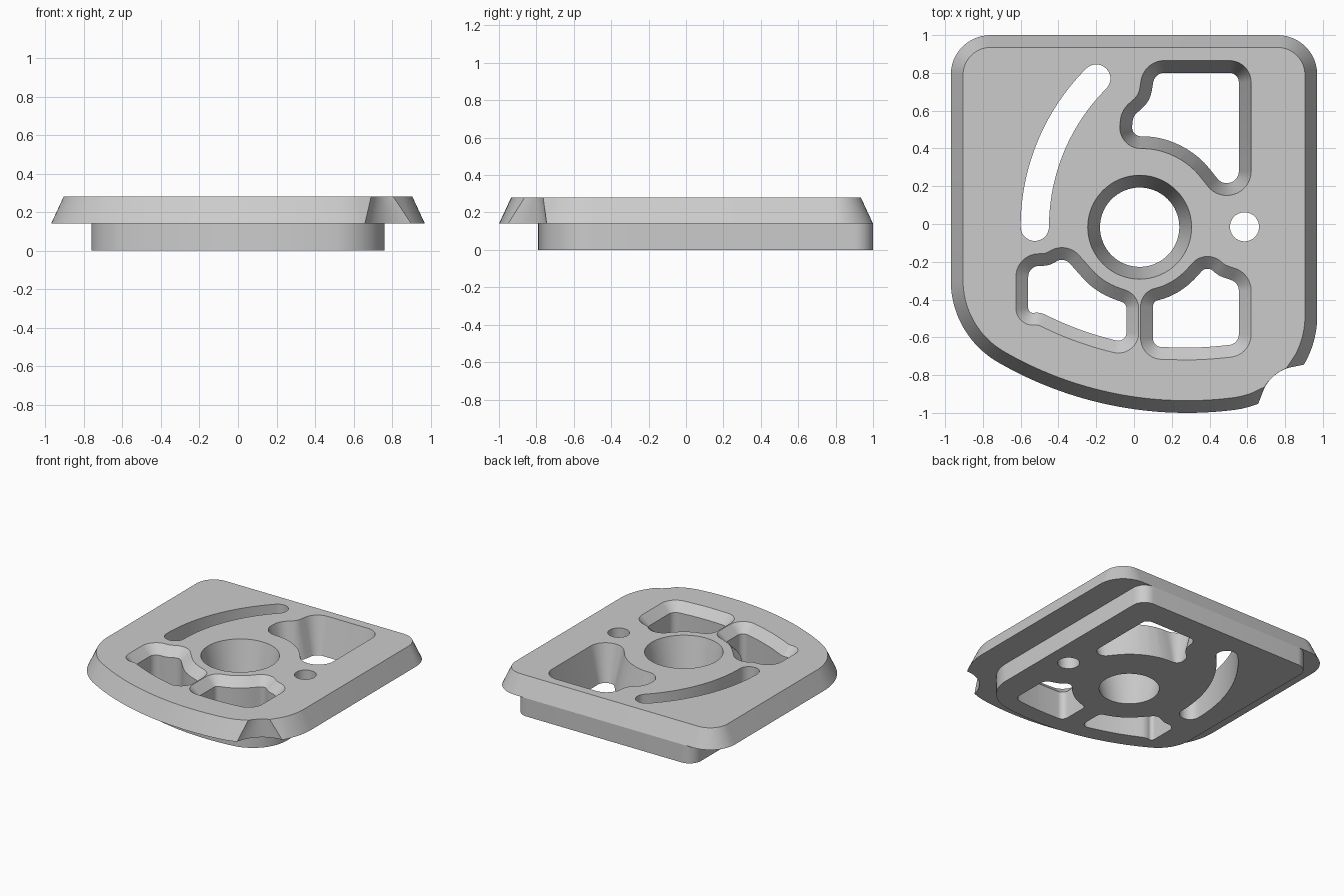
import bpy, bmesh, math
from mathutils import Vector
from mathutils.geometry import tessellate_polygon

if "Cube" in bpy.data.objects:
    bpy.data.objects.remove(bpy.data.objects["Cube"])

MID, TOP, BEVEL = 0.14, 0.28, 0.065
BORE = (0.03, -0.017)
PIVOT = (0.585, -0.015)
FRONT = (0.28, 1.0)
NOTCH, NOTCH_RADIUS = Vector((0.9, -0.99)), 0.245

grey = bpy.data.materials.new("satin grey")
grey.use_nodes = True
grey.diffuse_color = (0.6, 0.6, 0.6, 1)
grey.node_tree.nodes["Principled BSDF"].inputs["Base Color"].default_value = (0.6, 0.6, 0.6, 1)


def arc(centre, radius, start, end, steps):
    """Points along an arc, angles in degrees."""
    angles = [math.radians(start + (end - start) * i / steps) for i in range(steps + 1)]
    return [Vector((centre[0] + radius * math.cos(a), centre[1] + radius * math.sin(a)))
            for a in angles]


def heading(centre, point):
    """Angle in degrees from one point to another."""
    return math.degrees(math.atan2(point[1] - centre[1], point[0] - centre[0]))


def soft(points):
    """Corner list entries that blend smoothly into each other."""
    return [(p.x, p.y, 9) for p in points]


def rounded(corners):
    """Closed counter-clockwise outline with a fillet at every (x, y, radius) corner."""
    outline = []
    for i, (x, y, radius) in enumerate(corners):
        p = Vector((x, y))
        a = Vector(corners[i - 1][:2]) - p
        b = Vector(corners[(i + 1) % len(corners)][:2]) - p
        half = a.angle(b) / 2
        cut = min(radius / math.tan(half), 0.49 * a.length, 0.49 * b.length)
        r = cut * math.tan(half)
        centre = p + (a.normalized() + b.normalized()).normalized() * (r / math.sin(half))
        first = heading(centre, p + a.normalized() * cut)
        last = heading(centre, p + b.normalized() * cut)
        turn = (last - first + 180) % 360 - 180
        outline += arc(centre, r, first, first + turn, max(2, round(abs(turn) / 9)))
    return outline


def offset(outline, distance):
    """Move an outline outwards along its mitred normals."""
    moved = []
    for i, p in enumerate(outline):
        d1 = (p - outline[i - 1]).normalized()
        d2 = (outline[(i + 1) % len(outline)] - p).normalized()
        n1, n2 = Vector((d1.y, -d1.x)), Vector((d2.y, -d2.x))
        moved.append(p + (n1 + n2) * (distance / (1 + n1.dot(n2))))
    return moved


def notched(rings):
    """Replace the corner of each ring by the round notch, keeping point counts equal."""
    depth = [[(p - NOTCH).length - NOTCH_RADIUS for p in ring] for ring in rings]
    inside = [[i for i, d in enumerate(ds) if d < 0] for ds in depth]
    first, last = min(k[0] for k in inside), max(k[-1] for k in inside)
    result = []
    for ring, ds, k in zip(rings, depth, inside):
        ends = [heading(NOTCH, ring[i].lerp(ring[i + 1], ds[i] / (ds[i] - ds[i + 1])))
                for i in (k[0] - 1, k[-1])]
        result.append(ring[:first] + arc(NOTCH, NOTCH_RADIUS, *ends, 24) + ring[last + 1:])
    return result


def slab(name, heights, rings, holes):
    """Closed solid with an outer wall and through holes given as (outline, levels)."""
    bm = bmesh.new()
    floors, roofs = [], []

    def wall(zs, outlines, inward):
        loops = [[bm.verts.new((p.x, p.y, z)) for p in o] for z, o in zip(zs, outlines)]
        for low, high in zip(loops, loops[1:]):
            for i in range(len(low)):
                j = (i + 1) % len(low)
                quad = (low[i], low[j], high[j], high[i])
                bm.faces.new(quad[::-1] if inward else quad)
        floors.append(loops[0])
        roofs.append(loops[-1])

    wall(heights, rings, False)
    for outline, levels in holes:
        wall([z for z, d in levels], [offset(outline, d) for z, d in levels], True)
    for loops, up in ((floors, 1), (roofs, -1)):
        flat = [v for loop in loops for v in loop]
        for tri in tessellate_polygon([[v.co for v in loop] for loop in loops]):
            a, b, c = (flat[i] for i in tri)
            facing = (b.co - a.co).cross(c.co - a.co).z
            bm.faces.new((a, c, b) if facing * up > 0 else (a, b, c))
    mesh = bpy.data.meshes.new(name)
    bm.to_mesh(mesh)
    bm.free()
    mesh.materials.append(grey)
    mesh.shade_smooth()
    mesh.set_sharp_from_angle(angle=math.radians(30))
    bpy.context.scene.collection.objects.link(bpy.data.objects.new(name, mesh))


def body_outline(side, front_radius, fillet, back_radius):
    """Square back with rounded corners, straight sides and a bowed front."""
    left, right = [(x, FRONT[1] - math.sqrt((front_radius - fillet) ** 2 - (x - FRONT[0]) ** 2))
                   for x in (fillet - side, side - fillet)]
    a, b = heading(FRONT, left), heading(FRONT, right)
    outline = []
    for s, start in ((1, 0), (-1, 90)):
        outline += arc((s * (side - back_radius), 1 - back_radius), back_radius,
                       start, start + 90, 12)
    return (outline + arc(left, fillet, 180, 360 + a, 24)
            + arc(FRONT, front_radius, a, b, 32)[1:-1] + arc(right, fillet, b, 0, 32))


# Pocket outlines at their narrow end
back_pocket = rounded(
    [(-0.015, 0.465, 0.07)] + soft(arc(BORE, 0.485, 82, 45, 4))
    + [(0.47, 0.205, 0.07), (0.555, 0.235, 0.07), (0.555, 0.8, 0.05), (0.11, 0.8, 0.06),
       (0.085, 0.65, 0.15), (-0.005, 0.57, 0.07)])
left_pocket = rounded(
    [(-0.56, -0.225, 0.06), (-0.56, -0.475, 0.1)] + soft(arc(FRONT, 1.66, 242, 255, 3))
    + [(-0.04, -0.63, 0.07), (-0.04, -0.42, 0.06)] + soft(arc(BORE, 0.405, 252, 217, 4))
    + [(-0.37, -0.175, 0.07), (-0.45, -0.22, 0.12)])
right_pocket = rounded(
    [(0.1, -0.41, 0.06), (0.1, -0.65, 0.06)] + soft(arc(FRONT, 1.655, 267, 276, 3))
    + [(0.555, -0.635, 0.06), (0.555, -0.31, 0.06), (0.45, -0.275, 0.12), (0.385, -0.22, 0.07)]
    + soft(arc(BORE, 0.4, -43, -72, 4)))

# Curved slot swung about the pivot hole, with round ends
low_end, high_end = arc(PIVOT, 1.11, 180, 135, 1)
slot = (arc(PIVOT, 1.185, 135, 180, 32) + arc(low_end, 0.075, 180, 360, 14)[1:-1]
        + arc(PIVOT, 1.035, 180, 135, 32) + arc(high_end, 0.075, -45, 135, 14)[1:-1])

bore = arc(BORE, 0.21, 0, 360, 64)[:-1]
pivot_hole = arc(PIVOT, 0.077, 0, 360, 40)[:-1]


def openings(bottom, top, rim):
    """All holes of one layer: tapered, straight, and pockets that may get a bevelled rim."""
    taper = [(z, BEVEL * z / TOP) for z in (bottom, top)]
    plain = [(bottom, 0), (top, 0)]
    return [(bore, taper), (back_pocket, taper), (slot, plain), (pivot_hole, plain),
            (left_pocket, rim), (right_pocket, rim)]


# Bevelled plate over a narrower base that is flush at the back
outer = body_outline(0.97, 2.0, 0.5, 0.21)
slab("mounting_plate", (MID, TOP), notched([outer, offset(outer, -BEVEL)]),
     openings(MID, TOP, [(MID, 0), (TOP - BEVEL, 0), (TOP, BEVEL)]))
inner = body_outline(0.76, 1.79, 0.29, 0.1)
slab("base_block", (0, MID), [inner, inner], openings(0, MID, [(0, 0), (MID, 0)]))
